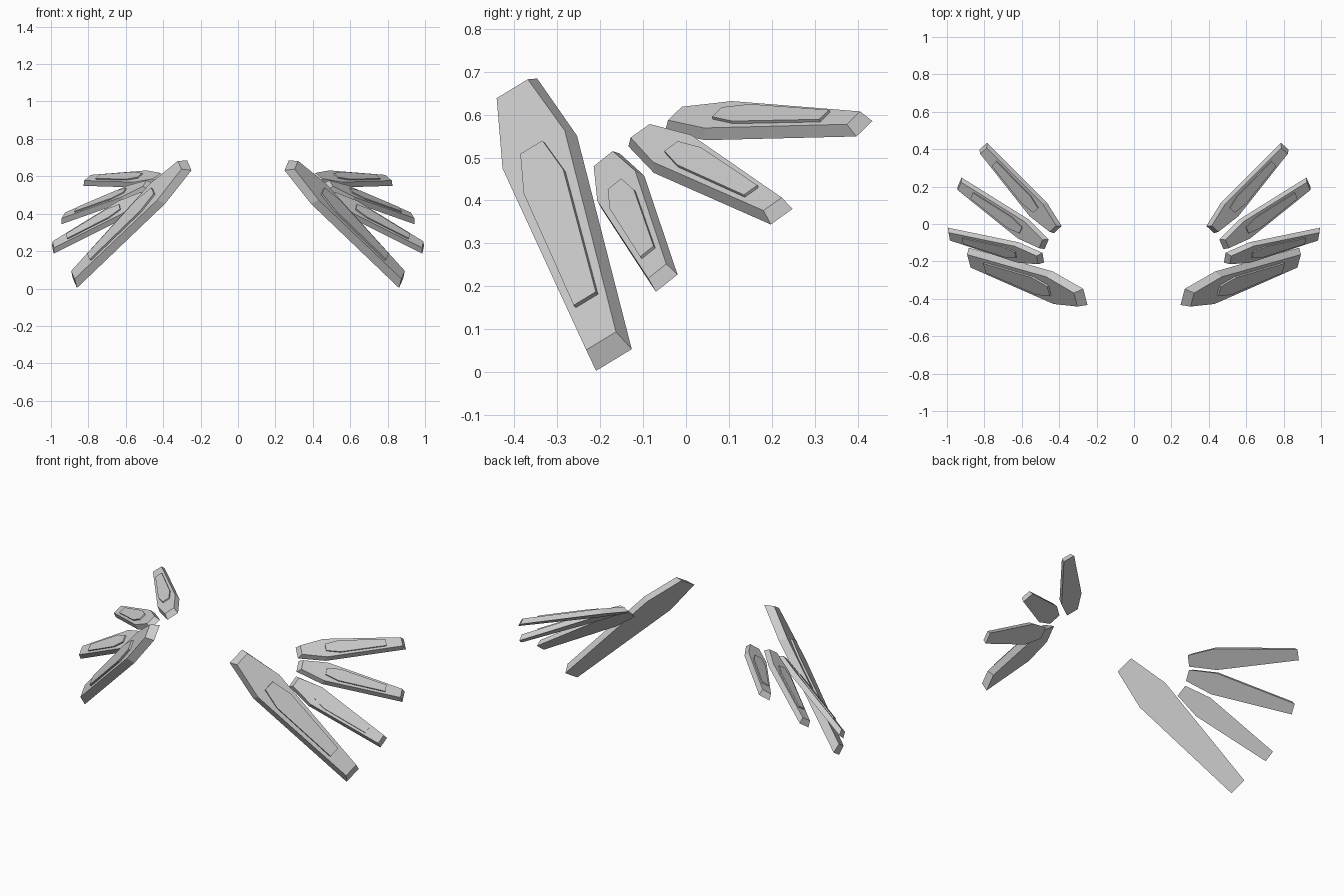
import bpy, bmesh
from mathutils import Vector

if "Cube" in bpy.data.objects:
    bpy.data.objects.remove(bpy.data.objects["Cube"])

grey = bpy.data.materials.new("light_grey")
grey.diffuse_color = (0.6, 0.6, 0.6, 1)
grey.use_nodes = True
grey.node_tree.nodes["Principled BSDF"].inputs["Base Color"].default_value = grey.diffuse_color

# Half outlines as (distance along, half width), for a blade of length 1
BACK = [(0.0, 0.057), (0.248, 0.107), (1.0, 0.055)]
FRONT = [(0.033, 0.048), (0.258, 0.096), (0.966, 0.046)]
PANEL = [(0.258, 0.034), (0.385, 0.061), (0.818, 0.034)]
THICK, RAISE = 0.05, 0.012


def loft(bm, low, z0, high, z1, place):
    """Solid between two mirrored half outlines at heights z0 and z1."""
    rings = []
    for half, z in ((low, z0), (high, z1)):
        pts = [(s, u) for s, u in half] + [(s, -u) for s, u in reversed(half)]
        rings.append([bm.verts.new(place(s, u, z)) for s, u in pts])
    a, b = rings
    bm.faces.new(a)
    bm.faces.new(b)
    n = len(a)
    for i in range(n):
        j = (i + 1) % n
        bm.faces.new((a[i], a[j], b[j], b[i]))


def blade(name, root, tip, across, side):
    root, tip, w = Vector(root), Vector(tip), Vector(across)
    d = tip - root
    length = d.length
    d.normalize()
    w = (w - d * w.dot(d)).normalized()
    nrm = d.cross(w)

    def place(s, u, z):
        p = root + (d * s + w * u + nrm * z) * length
        return (p.x * side, p.y, p.z)

    bm = bmesh.new()
    # bevelled slab, then raised panel on its outer face
    loft(bm, BACK, 0, FRONT, THICK, place)
    loft(bm, PANEL, THICK - 0.005, PANEL, THICK + RAISE, place)
    bmesh.ops.recalc_face_normals(bm, faces=bm.faces[:])
    me = bpy.data.meshes.new(name)
    bm.to_mesh(me)
    bm.free()
    me.materials.append(grey)
    bpy.context.collection.objects.link(bpy.data.objects.new(name, me))


# Root centre, tip centre and width direction of each blade on the +x side
BLADES = {
    "large_blade": ((0.26, -0.39, 0.658), (0.872, -0.168, 0.028), (0.04, 0.16, 0.10)),
    "lower_blade": ((0.485, -0.18, 0.488), (0.99, -0.045, 0.207), (0.01, 0.05, 0.039)),
    "middle_blade": ((0.467, -0.108, 0.545), (0.933, 0.223, 0.362), (-0.02, 0.055, 0.037)),
    "upper_blade": ((0.408, -0.03, 0.578), (0.806, 0.416, 0.567), (-0.04, 0.036, 0.035)),
}
for name, (root, tip, across) in BLADES.items():
    for side, label in ((1, "right"), (-1, "left")):
        blade(f"{label}_{name}", root, tip, across, side)
